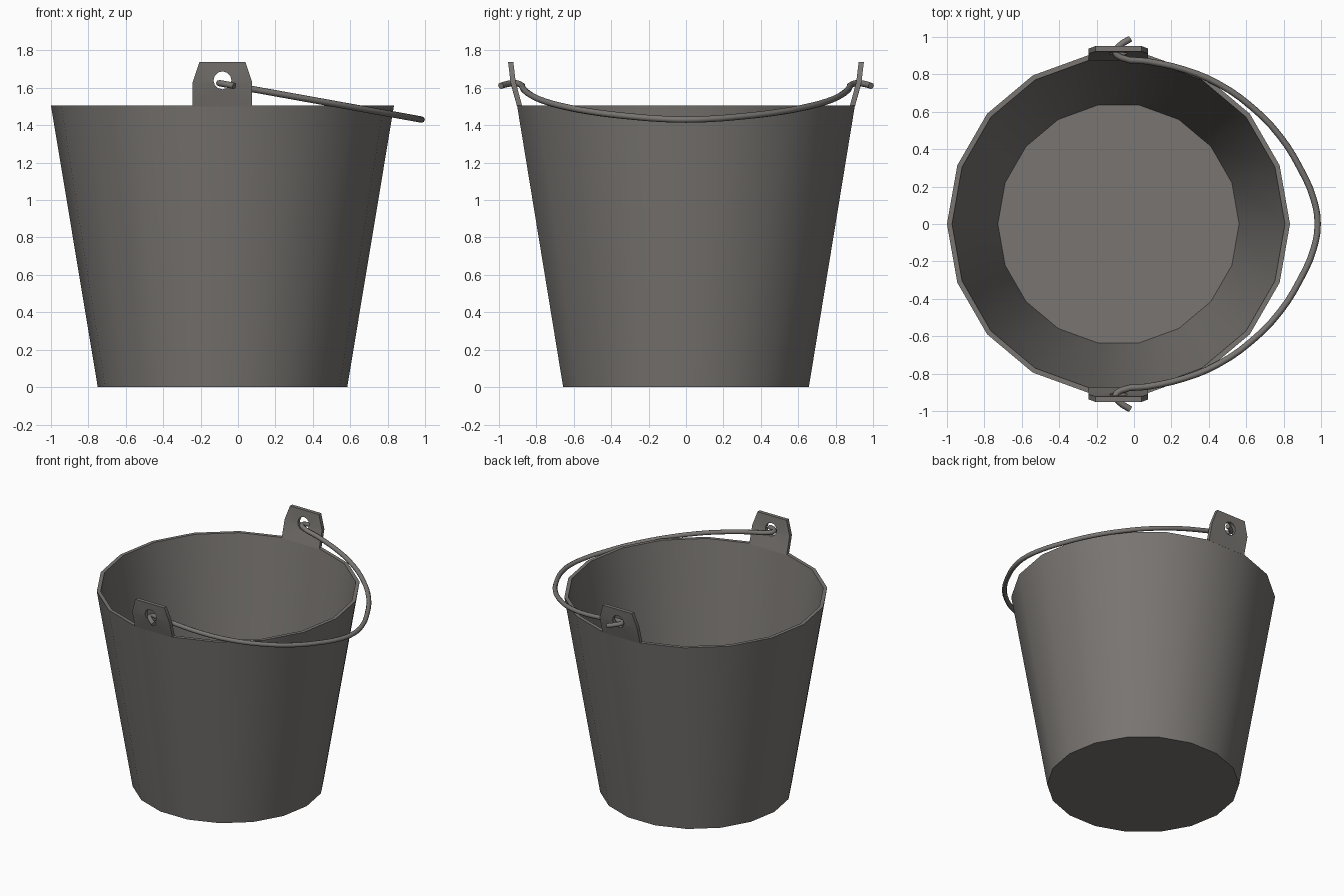
import bpy, bmesh
from math import sin, cos, pi, radians
from mathutils import Vector

cube = bpy.data.objects.get("Cube")
if cube:
    bpy.data.objects.remove(cube)

CX = -0.083      # axis of the pail
SIDES = 18

metal = bpy.data.materials.new("warm grey metal")
metal.use_nodes = True
colour = (0.19, 0.178, 0.167, 1)
metal.diffuse_color = colour
bsdf = next(n for n in metal.node_tree.nodes if n.type == 'BSDF_PRINCIPLED')
bsdf.inputs["Base Color"].default_value = colour


def add_object(name, data):
    obj = bpy.data.objects.new(name, data)
    bpy.context.collection.objects.link(obj)
    data.materials.append(metal)
    bpy.ops.object.select_all(action='DESELECT')
    obj.select_set(True)
    bpy.context.view_layer.objects.active = obj
    return obj


def mesh_object(name, bm, angle=35):
    bmesh.ops.recalc_face_normals(bm, faces=bm.faces)
    mesh = bpy.data.meshes.new(name)
    bm.to_mesh(mesh)
    bm.free()
    obj = add_object(name, mesh)
    bpy.ops.object.shade_smooth_by_angle(angle=radians(angle))
    return obj


# Pail: tapered shell with a thin wall, rim and floor
bm = bmesh.new()
rings = []
for r, z in [(0.667, 0), (0.917, 1.505), (0.89, 1.505), (0.645, 0.02)]:
    rings.append([bm.verts.new((CX + r * cos(2 * pi * i / SIDES),
                                r * sin(2 * pi * i / SIDES), z))
                  for i in range(SIDES)])
for a, b in zip(rings, rings[1:]):
    for i in range(SIDES):
        j = (i + 1) % SIDES
        bm.faces.new((a[i], a[j], b[j], b[i]))
bm.faces.new(rings[0])
bm.faces.new(rings[-1])
mesh_object("pail", bm)


# Lugs: pierced plates that rise from the rim and bend upright
def lug_y(z):
    if z < 1.62:
        return 0.903 + (z - 1.5) * 0.28
    return 0.937 + (z - 1.62) * 0.12


def add_loop(bm, points):
    verts = [bm.verts.new((CX + x, 0, z)) for x, z in points]
    return [bm.edges.new((v, verts[i - 1])) for i, v in enumerate(verts)]


def add_lug(name, side):
    bm = bmesh.new()
    half = [(0.159, 1.5), (0.159, 1.63), (0.123, 1.738)]
    outline = half + [(-x, z) for x, z in reversed(half)]
    hole = [(0.048 * cos(2 * pi * i / 12), 1.64 + 0.048 * sin(2 * pi * i / 12))
            for i in range(12)]
    edges = add_loop(bm, outline) + add_loop(bm, hole)
    bmesh.ops.triangle_fill(bm, edges=edges, use_beauty=True)
    outer = list(bm.verts)
    ext = bmesh.ops.extrude_face_region(bm, geom=list(bm.faces))
    inner = [g for g in ext["geom"] if isinstance(g, bmesh.types.BMVert)]
    for v in outer:
        v.co.y = side * lug_y(v.co.z)
    for v in inner:
        v.co.y = side * (lug_y(v.co.z) - 0.028)
    mesh_object(name, bm)


add_lug("front_lug", -1)
add_lug("back_lug", 1)

# Handle: bent wire lying in a sloping plane, hooked through both lugs
half = [(-0.02, 0.99), (-0.075, 0.955), (-0.1, 0.92), (-0.07, 0.89),
        (0.07, 0.87), (0.27, 0.825), (0.45, 0.75), (0.63, 0.625),
        (0.78, 0.47), (0.89, 0.295), (0.96, 0.135)]
path = half + [(0.982, 0)] + [(x, -y) for x, y in reversed(half)]
wire = bpy.data.curves.new("handle", 'CURVE')
wire.dimensions = '3D'
wire.bevel_depth = 0.017
wire.bevel_resolution = 2
wire.resolution_u = 3
wire.use_fill_caps = True
spline = wire.splines.new('BEZIER')
spline.bezier_points.add(len(path) - 1)
for p, (x, y) in zip(spline.bezier_points, path):
    p.co = Vector((x, y, 1.607 - 0.18 * x))
    p.handle_left_type = p.handle_right_type = 'AUTO'
add_object("handle", wire)
bpy.ops.object.convert(target='MESH')
bpy.ops.object.shade_smooth_by_angle(angle=radians(50))
